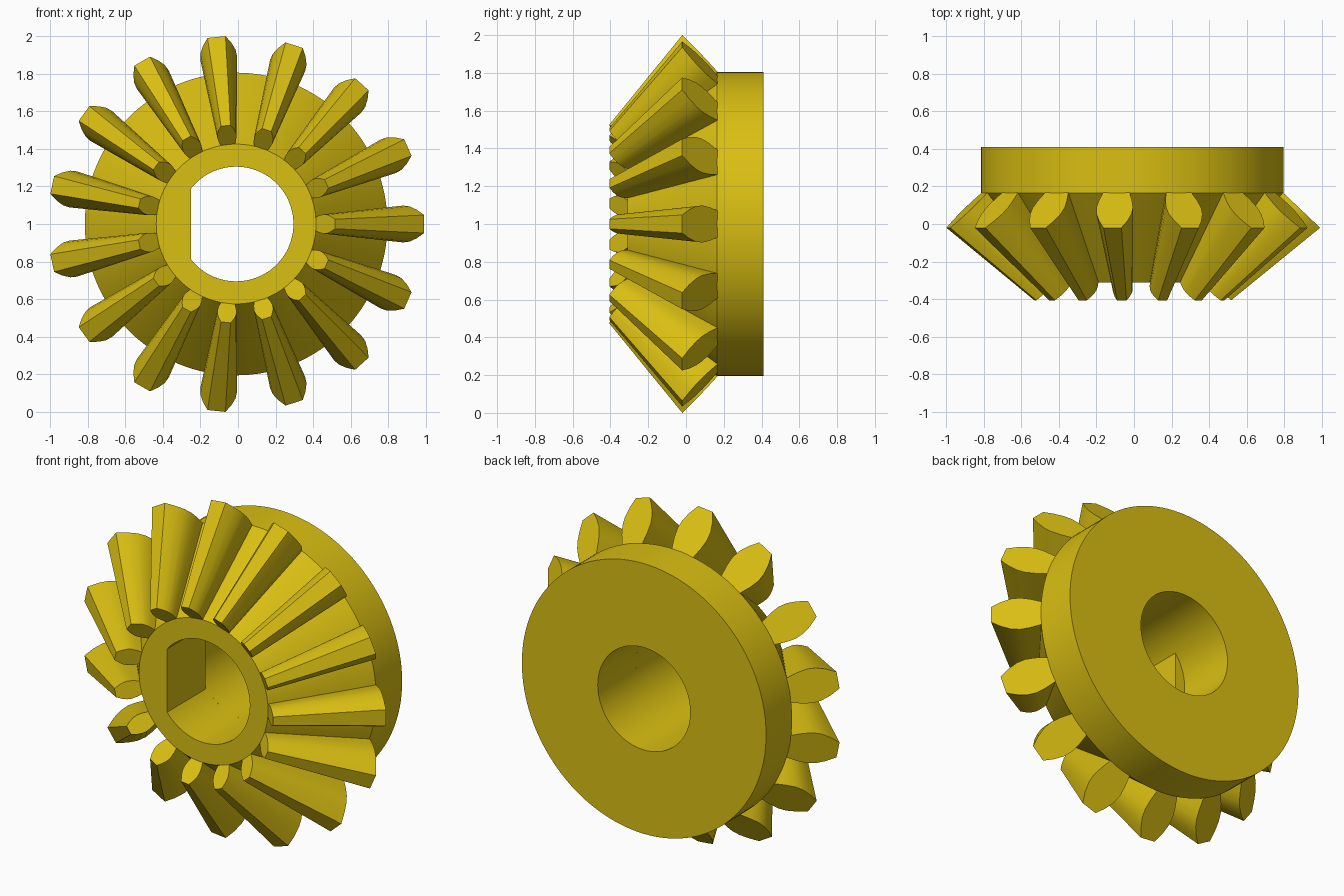
import bpy, bmesh, math
from mathutils import Vector

cube = bpy.data.objects.get("Cube")
if cube:
    bpy.data.objects.remove(cube, do_unlink=True)

CX, CZ = -0.01, 1.0        # gear axis runs along y through this point
TEETH = 15
APEX_Y = -0.835            # point where all tooth lines converge
SMALL = 0.526              # size of the small tooth end against the large end

gold = bpy.data.materials.new("gold yellow")
gold.use_nodes = True
color = (0.70, 0.52, 0.006, 1)
gold.diffuse_color = color
gold.node_tree.nodes["Principled BSDF"].inputs["Base Color"].default_value = color


def place(radius, y, angle, side=0.0):
    """Point at a radius and angle around the axis, shifted sideways."""
    c, s = math.cos(angle), math.sin(angle)
    return Vector((CX + radius * c - side * s, y, CZ + radius * s + side * c))


def finish(name, bm):
    bmesh.ops.recalc_face_normals(bm, faces=bm.faces)
    mesh = bpy.data.meshes.new(name)
    bm.to_mesh(mesh)
    bm.free()
    mesh.materials.append(gold)
    obj = bpy.data.objects.new(name, mesh)
    bpy.context.collection.objects.link(obj)
    return obj


def loft(bm, rings):
    """Skin closed rings of points and cap both ends."""
    loops = [[bm.verts.new(p) for p in ring] for ring in rings]
    n = len(loops[0])
    for a, b in zip(loops, loops[1:]):
        for i in range(n):
            j = (i + 1) % n
            bm.faces.new((a[i], a[j], b[j], b[i]))
    bm.faces.new(loops[0])
    bm.faces.new(loops[-1])


def solid(name, profile, start=0.0, end=2 * math.pi, steps=96):
    """Solid along the axis; a partial arc is closed by a flat."""
    bm = bmesh.new()
    angles = [start + (end - start) * i / steps for i in range(steps + 1)]
    if end - start > 6.28:
        angles.pop()
    loft(bm, [[place(r, y, a) for a in angles] for r, y in profile])
    return finish(name, bm)


def activate(obj):
    bpy.ops.object.select_all(action='DESELECT')
    obj.select_set(True)
    bpy.context.view_layer.objects.active = obj


# Cone and hub disc
body = solid("gear_body", [(0.425, -0.31), (0.805, 0.165), (0.805, 0.41)], steps=128)

# Bore: flat on one side at the front, fully round behind
BORE, FLAT = 0.305, 0.24
half = math.pi - math.acos(FLAT / BORE)
cutters = [
    solid("flatted_bore_cutter", [(BORE, -0.6), (BORE, 0.06)], -half, half, 72),
    solid("round_bore_cutter", [(BORE, 0.05), (BORE, 0.6)]),
]
activate(body)
for cutter in cutters:
    cutter.hide_render = True
    mod = body.modifiers.new("bore", 'BOOLEAN')
    mod.operation = 'DIFFERENCE'
    mod.solver = 'EXACT'
    mod.object = cutter
    bpy.ops.object.modifier_apply(modifier=mod.name)
for cutter in cutters:
    bpy.data.objects.remove(cutter, do_unlink=True)

# Teeth: (height fraction, half width) at the large end, root to tip
flank = [(-0.15, 0.062), (0, 0.072), (0.22, 0.089), (0.42, 0.098),
         (0.6, 0.094), (0.8, 0.076), (1, 0.048)]
outline = [(t, w) for t, w in flank] + [(t, -w) for t, w in reversed(flank)]
bm = bmesh.new()
for k in range(TEETH):
    angle = 2 * math.pi * k / TEETH
    rings = []
    for scale in (1, SMALL):
        rings.append([place(scale * (0.805 + 0.195 * t),
                            APEX_Y + scale * (0.165 - 0.185 * t - APEX_Y),
                            angle, scale * w) for t, w in outline])
    loft(bm, rings)
teeth = finish("gear_teeth", bm)

for obj in (body, teeth):
    activate(obj)
    bpy.ops.object.shade_smooth_by_angle(angle=math.radians(28))
